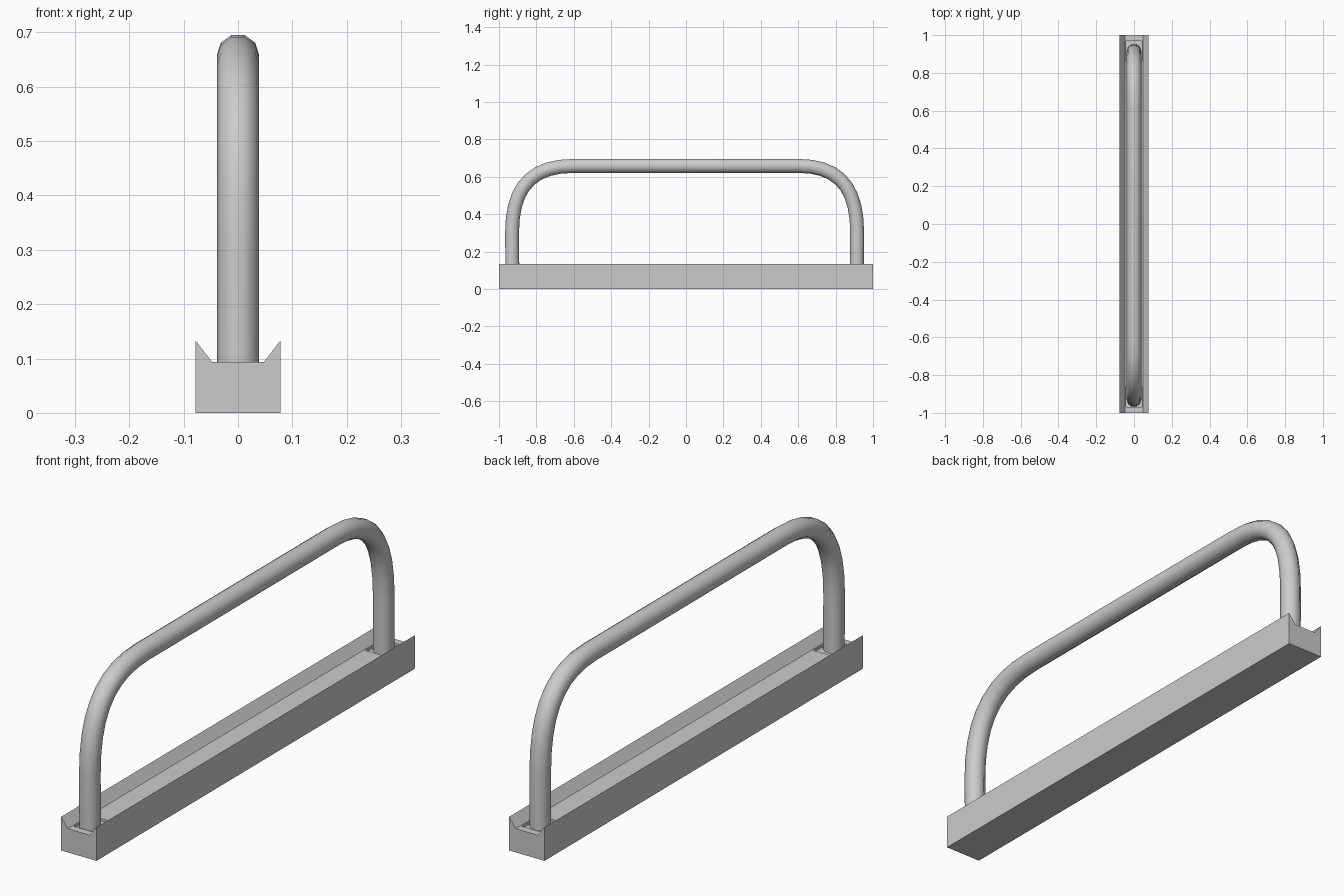
import bpy, bmesh, math
from mathutils import Vector
from mathutils.geometry import interpolate_bezier

if "Cube" in bpy.data.objects:
    bpy.data.objects.remove(bpy.data.objects["Cube"])

grey = bpy.data.materials.new("light grey")
grey.use_nodes = True
grey.diffuse_color = (0.6, 0.6, 0.6, 1)
grey.node_tree.nodes["Principled BSDF"].inputs["Base Color"].default_value = (0.6, 0.6, 0.6, 1)


def make_object(name, bm):
    bmesh.ops.recalc_face_normals(bm, faces=bm.faces)
    mesh = bpy.data.meshes.new(name)
    bm.to_mesh(mesh)
    bm.free()
    mesh.materials.append(grey)
    obj = bpy.data.objects.new(name, mesh)
    bpy.context.collection.objects.link(obj)
    return obj


def loft(bm, rings):
    """Join rings of points into a closed, capped tube."""
    loops = [[bm.verts.new(p) for p in ring] for ring in rings]
    n = len(loops[0])
    for a, b in zip(loops, loops[1:]):
        for i in range(n):
            j = (i + 1) % n
            bm.faces.new((a[i], a[j], b[j], b[i]))
    bm.faces.new(loops[0])
    bm.faces.new(loops[-1])


# Channel base with two raised, sloped lips
half = [(0.078, 0), (0.078, 0.133), (0.048, 0.094)]
profile = half + [(-x, z) for x, z in reversed(half)]
bm = bmesh.new()
loft(bm, [[(x, y, z) for x, z in profile] for y in (-1, 1)])
base = make_object("channel_base", bm)

# Shallow pockets that hold the feet of the rail
bm = bmesh.new()
for side in (-1, 1):
    box = bmesh.ops.create_cube(bm, size=1)["verts"]
    bmesh.ops.scale(bm, verts=box, vec=(0.086, 0.11, 0.03))
    bmesh.ops.translate(bm, verts=box, vec=(0, side * 0.915, 0.099))
cutter = make_object("pocket_cutter", bm)
cutter.hide_render = True
cutter.hide_viewport = True
cut = base.modifiers.new("pockets", 'BOOLEAN')
cut.object = cutter
cut.operation = 'DIFFERENCE'
cut.solver = 'EXACT'


# Bent round rail, swept along a path in the y-z plane
def bend(y_leg, y_top):
    points = [Vector((0, y, z)) for y, z in
              ((y_leg, 0.3), (y_leg, 0.54), (y_leg + (y_top - y_leg) * 0.3, 0.658), (y_top, 0.658))]
    return interpolate_bezier(*points, 10)


front = [Vector((0, -0.928, 0.07))] + bend(-0.93, -0.6)
back = [Vector((0, 0.914, 0.07))] + bend(0.915, 0.6)
path = front + back[::-1]
radius, sides = 0.039, 10
rings = []
for i, p in enumerate(path):
    along = (path[min(i + 1, len(path) - 1)] - path[max(i - 1, 0)]).normalized()
    across = Vector((1, 0, 0))
    up = across.cross(along)
    angles = [math.tau * k / sides for k in range(sides)]
    rings.append([p + radius * (across * math.cos(a) + up * math.sin(a)) for a in angles])
bm = bmesh.new()
loft(bm, rings)
rail = make_object("bent_rail", bm)

bpy.ops.object.select_all(action='DESELECT')
rail.select_set(True)
bpy.context.view_layer.objects.active = rail
bpy.ops.object.shade_smooth_by_angle(angle=math.radians(50))
